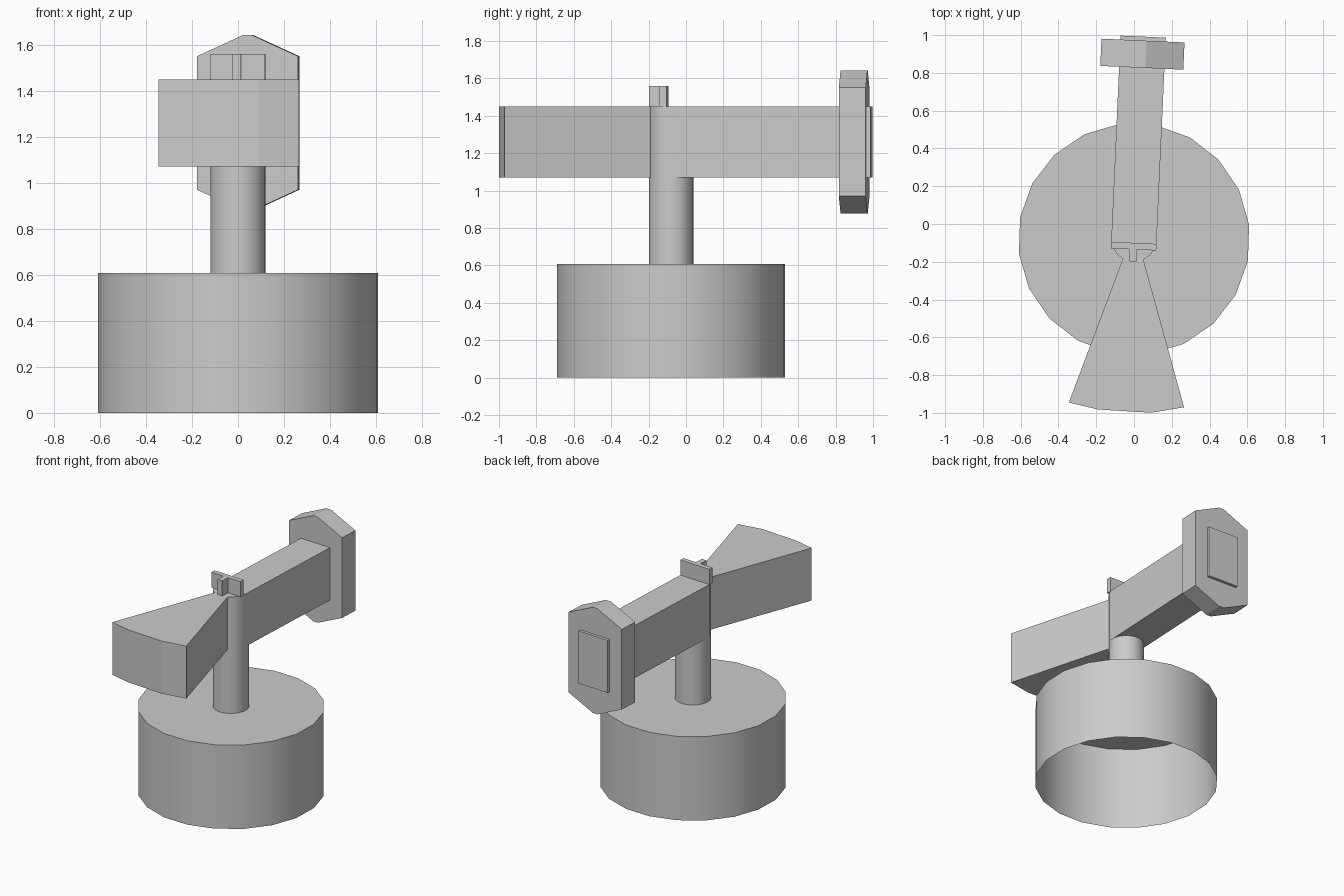
import bpy, math
from mathutils import Matrix

if "Cube" in bpy.data.objects:
    bpy.data.objects.remove(bpy.data.objects["Cube"])

CY = -0.08           # axis of base and post in y
TILT = Matrix.Translation((0, CY, 0)) @ Matrix.Rotation(math.radians(-2.6), 4, 'Z')


def add_mesh(name, verts, faces, matrix=None):
    me = bpy.data.meshes.new(name)
    me.from_pydata(verts, [], faces)
    if matrix is not None:
        me.transform(matrix)
    me.update()
    ob = bpy.data.objects.new(name, me)
    bpy.context.collection.objects.link(ob)
    return ob


def prism(name, pts, z0, z1, matrix=None, bottom=True):
    """Extrude a counter-clockwise outline from z0 to z1."""
    n = len(pts)
    verts = [(x, y, z0) for x, y in pts] + [(x, y, z1) for x, y in pts]
    faces = [(i, (i + 1) % n, n + (i + 1) % n, n + i) for i in range(n)]
    faces.append(tuple(range(n, 2 * n)))
    if bottom:
        faces.append(tuple(reversed(range(n))))
    return add_mesh(name, verts, faces, matrix)


def box_outline(x0, x1, y0, y1):
    return [(x0, y0), (x1, y0), (x1, y1), (x0, y1)]


def ring(r, n, offset):
    return [(r * math.cos(math.radians(offset) + 2 * math.pi * i / n),
             CY + r * math.sin(math.radians(offset) + 2 * math.pi * i / n)) for i in range(n)]


def smooth(ob):
    bpy.ops.object.select_all(action='DESELECT')
    ob.select_set(True)
    bpy.context.view_layer.objects.active = ob
    bpy.ops.object.shade_smooth_by_angle(angle=math.radians(30))


# Drum base, open underneath, and the post
smooth(prism("drum_base", ring(0.614, 20, 7.2), 0, 0.607, bottom=False))
smooth(prism("post", ring(0.12, 20, 7.2), 0.607, 1.45))

# Long arm, its end pokes through the end plate
prism("arm", box_outline(-0.12, 0.12, -0.02, 1.073), 1.07, 1.45, TILT)

# Six-sided end plate with blunted points, extruded along the arm
outline = [(-0.22, -0.29), (-0.02, -0.382), (0.02, -0.382), (0.22, -0.29),
           (0.22, 0.29), (0.02, 0.382), (-0.02, 0.382), (-0.22, 0.29)]
stand_up = (TILT @ Matrix.Translation((0, 0.98, 1.26))
            @ Matrix.Rotation(math.radians(90), 4, 'X'))
prism("end_plate", outline, -0.072, 0.072, stand_up)

# Flared counterweight with a curved outer face
prism("counterweight", [(-0.02, CY), (-0.345, -0.945), (-0.19, -0.982),
                        (0.09, -0.999), (0.265, -0.97), (0.02, CY)], 1.07, 1.45)

# T-shaped bracket on top of the post
prism("bracket", [(-0.12, -0.055), (-0.02, -0.055), (-0.02, -0.118), (0.018, -0.118),
                  (0.018, -0.055), (0.12, -0.055), (0.12, -0.02), (-0.12, -0.02)],
      1.45, 1.56, TILT)
